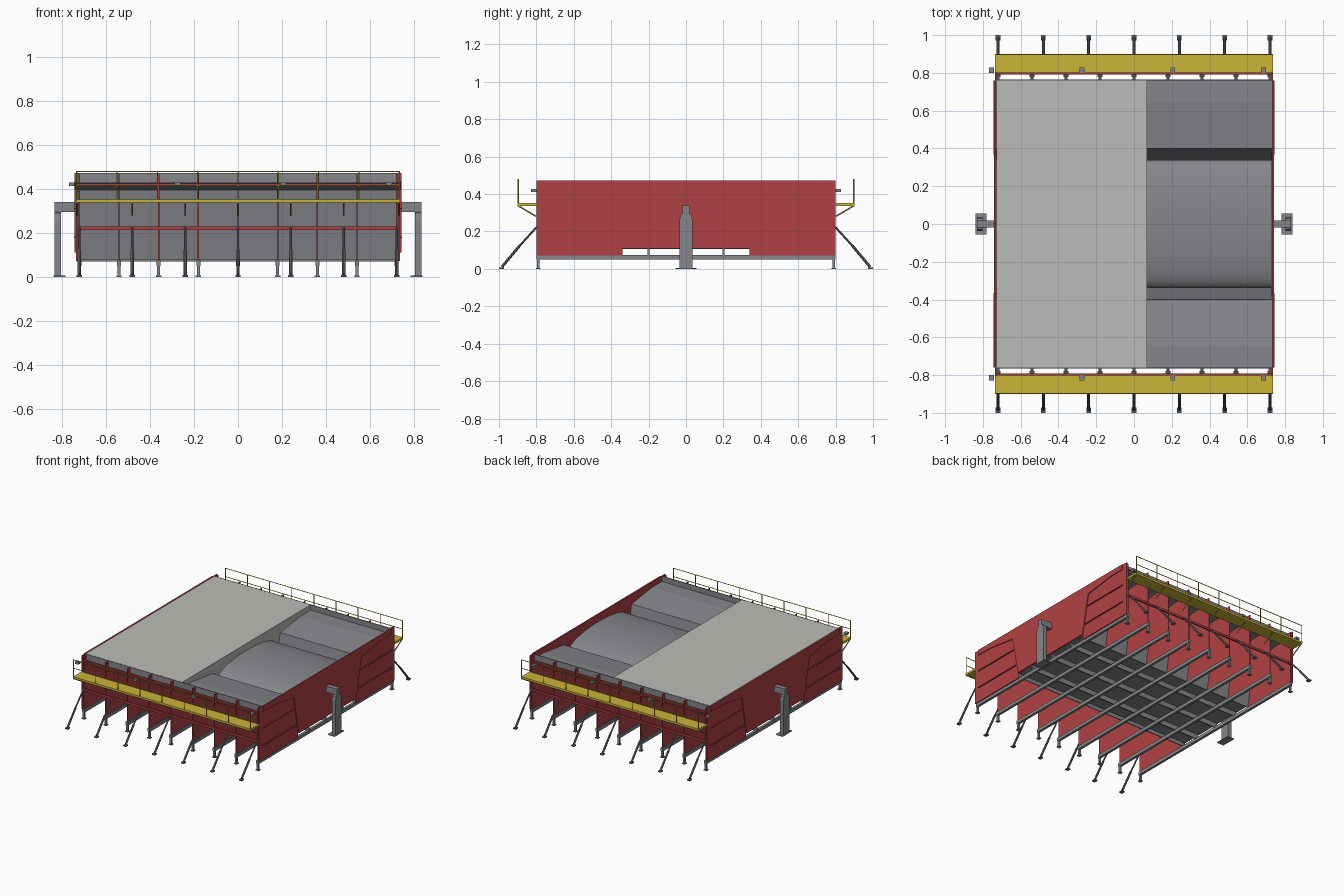
import bpy, bmesh, math
from mathutils import Vector

if "Cube" in bpy.data.objects:
    bpy.data.objects.remove(bpy.data.objects["Cube"])


def mat(name, r, g, b):
    m = bpy.data.materials.new(name)
    m.diffuse_color = (r, g, b, 1)
    m.use_nodes = True
    m.node_tree.nodes["Principled BSDF"].inputs["Base Color"].default_value = m.diffuse_color
    return m


CONCRETE = mat("concrete", .50, .50, .48)
STEEL = mat("form_steel", .235, .24, .255)
DARK = mat("dark_steel", .15, .155, .165)
RED = mat("red_paint", .44, .053, .057)
YELLOW = mat("yellow_paint", .60, .46, .04)


def finish(name, bm, m, smooth=False):
    bmesh.ops.recalc_face_normals(bm, faces=bm.faces)
    me = bpy.data.meshes.new(name)
    bm.to_mesh(me)
    bm.free()
    me.materials.append(m)
    ob = bpy.data.objects.new(name, me)
    bpy.context.collection.objects.link(ob)
    if smooth:
        bpy.context.view_layer.objects.active = ob
        ob.select_set(True)
        bpy.ops.object.shade_smooth_by_angle(angle=math.radians(35))
        ob.select_set(False)
    return ob


def prism(bm, pts, x0, x1):
    """Extrude a y-z outline along x."""
    a = [bm.verts.new((x0, y, z)) for y, z in pts]
    b = [bm.verts.new((x1, y, z)) for y, z in pts]
    bm.faces.new(a)
    bm.faces.new(b[::-1])
    n = len(pts)
    for i in range(n):
        j = (i + 1) % n
        bm.faces.new((a[j], a[i], b[i], b[j]))


def box(bm, x0, x1, y0, y1, z0, z1):
    prism(bm, [(y0, z0), (y1, z0), (y1, z1), (y0, z1)], x0, x1)


def rod(bm, p, q, r, n=8):
    p, q = Vector(p), Vector(q)
    d = q - p
    mtx = d.to_track_quat('Z', 'Y').to_matrix().to_4x4()
    mtx.translation = (p + q) / 2
    bmesh.ops.create_cone(bm, cap_ends=True, segments=n, radius1=r, radius2=r,
                          depth=d.length, matrix=mtx)


def flip(pts, s):
    return [(s * y, z) for y, z in pts]


RIB_X = [-.72 + .18 * i for i in range(9)]
PROP_X = [-.72 + .24 * i for i in range(7)]

# cast slab covering the left part
half = [(.339, .116), (.399, .399), (.64, .431), (.757, .431), (.757, .472)]
bm = bmesh.new()
prism(bm, half + flip(half[::-1], -1), -.728, .07)
finish("concrete_segment", bm, CONCRETE)

# arched inner core on the open part
bm = bmesh.new()
arch = [(.34 * math.sin(t), .33 + .09 * math.cos(t) ** .8)
        for t in [math.radians(-84 + 12 * i) for i in range(15)]]
prism(bm, [(-.285, .112), (-.34, .325)] + arch + [(.34, .325), (.285, .112)], .05, .728)
finish("inner_core_form", bm, STEEL, True)

# floor form and its long bearers
bm = bmesh.new()
box(bm, -.73, .73, -.34, .34, .106, .115)
finish("floor_form", bm, STEEL)
bm = bmesh.new()
for y in (-.2, 0, .2):
    box(bm, -.73, .73, y - .005, y + .005, .07, .108)
finish("floor_bearers", bm, STEEL)

for s, side in ((-1, "front"), (1, "back")):
    # bent sheet for web and wing
    bm = bmesh.new()
    sheet = [(.34, .078), (.40, .40), (.64, .432), (.758, .432), (.758, .472),
             (.764, .472), (.764, .426), (.64, .426), (.406, .394), (.346, .078)]
    prism(bm, flip(sheet, s), -.73, .73)
    finish(side + "_side_form", bm, STEEL)

    # red ribs following the sheet
    rib = [(.346, .075), (.406, .394), (.64, .426), (.764, .426), (.764, .468),
           (.795, .468), (.795, .075)]
    bm = bmesh.new()
    for x in RIB_X:
        prism(bm, flip(rib, s), x - .003, x + .003)
    finish(side + "_ribs", bm, RED)

    # red walers along the ribs
    bm = bmesh.new()
    for z, h in ((.22, .008), (.42, .004)):
        y = s * .797
        box(bm, -.735, .735, y - .005, y + .005, z - h, z + h)
    finish(side + "_walers", bm, RED)

    # small vibrators on the upper waler
    bm = bmesh.new()
    for x in (-.755, -.275, .205, .685):
        box(bm, x - .013, x + .013, min(s * .80, s * .828), max(s * .80, s * .828), .412, .428)
    finish(side + "_vibrators", bm, STEEL)

    # walkway with brackets and handrail
    bm = bmesh.new()
    box(bm, -.735, .735, min(s * .80, s * .90), max(s * .80, s * .90), .337, .352)
    finish(side + "_walkway", bm, YELLOW)
    bm = bmesh.new()
    for x in [-.73] + PROP_X[1:-1] + [.73]:
        rod(bm, (x, s * .898, .338), (x, s * .80, .28), .004, 6)
    finish(side + "_walkway_brackets", bm, YELLOW)
    bm = bmesh.new()
    for i in range(9):
        x = -.732 + .183 * i
        rod(bm, (x, s * .897, .34), (x, s * .897, .48), .003, 6)
    for z in (.415, .478):
        rod(bm, (-.732, s * .897, z), (.732, s * .897, z), .0028, 6)
    finish(side + "_handrail", bm, YELLOW)

    # diagonal props with foot plates
    bm = bmesh.new()
    for x in PROP_X:
        rod(bm, (x, s * .80, .222), (x, s * .90, .112), .0055)
        rod(bm, (x, s * .89, .123), (x, s * .985, .01), .0075)
        box(bm, x - .012, x + .012, min(s * .972, s), max(s * .972, s), 0, .008)
    finish(side + "_props", bm, DARK)

    # short legs under the cross beams
    bm = bmesh.new()
    for x in RIB_X:
        yc = s * .79
        box(bm, x - .007, x + .007, yc - .007, yc + .007, 0, .052)
        box(bm, x - .012, x + .012, yc - .012, yc + .012, 0, .006)
    finish(side + "_legs", bm, STEEL)

# cross beams
bm = bmesh.new()
for x in RIB_X:
    box(bm, x - .009, x + .009, -.80, .80, .05, .075)
finish("cross_beams", bm, STEEL)

for s, side in ((-1, "left"), (1, "right")):
    def span(a, b):
        return min(s * a, s * b), max(s * a, s * b)

    # end bulkhead: centre plate and two wing plates
    bm = bmesh.new()
    mid = [(.34, .11), (.40, .40), (.64, .432), (.758, .432), (.758, .472)]
    prism(bm, mid + flip(mid[::-1], -1), *span(.731, .742))
    finish(side + "_bulkhead", bm, RED)
    bm = bmesh.new()
    wing = [(.34, .072), (.34, .11), (.40, .40), (.64, .432), (.758, .432), (.758, .472),
            (.80, .472), (.80, .072)]
    for t in (-1, 1):
        prism(bm, flip(wing, t), *span(.729, .736))
        # flat stiffeners
        for z, y0 in ((.31, .39), (.18, .365)):
            box(bm, *span(.73, .744), min(t * y0, t * .76), max(t * y0, t * .76),
                z - .003, z + .003)
    finish(side + "_wing_plates", bm, RED)

    # support post, stepped towards the top, with arm and base
    bm = bmesh.new()
    post = [(.036, 0), (.036, .25), (.03, .29), (.018, .295), (.018, .34)]
    prism(bm, post + flip(post[::-1], -1), *span(.803, .832))
    box(bm, *span(.735, .806), -.018, .018, .295, .34)
    box(bm, *span(.782, .838), -.055, .055, 0, .006)
    finish(side + "_post", bm, STEEL)
